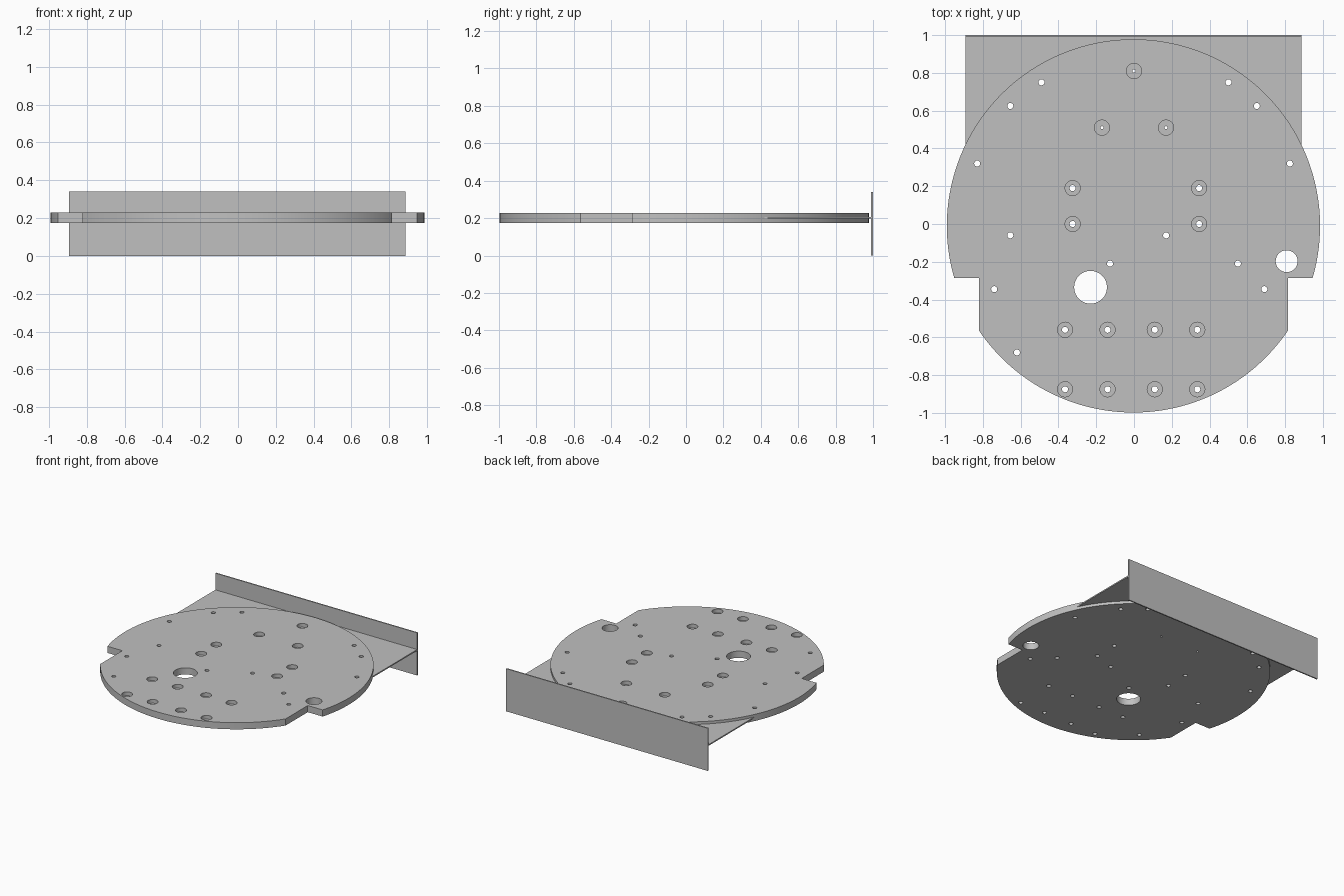
import bpy, bmesh
from math import acos, asin, cos, sin, pi, radians

cube = bpy.data.objects.get("Cube")
if cube:
    bpy.data.objects.remove(cube, do_unlink=True)

CX, CY, R = -0.003, -0.01, 0.988      # disc centre and radius
BOTTOM, TOP = 0.175, 0.228            # disc height range
FLOOR = 0.198                         # counterbore floor
HALF = 0.89                           # half width of the rear plates

grey = bpy.data.materials.new("plain grey")
grey.use_nodes = True
colour = (0.53, 0.53, 0.53, 1)
grey.diffuse_color = colour
grey.node_tree.nodes["Principled BSDF"].inputs["Base Color"].default_value = colour


def finish(name, bm):
    bmesh.ops.recalc_face_normals(bm, faces=bm.faces)
    mesh = bpy.data.meshes.new(name)
    bm.to_mesh(mesh)
    bm.free()
    mesh.materials.append(grey)
    obj = bpy.data.objects.new(name, mesh)
    bpy.context.collection.objects.link(obj)
    return obj


def prism(bm, outline, z0, z1):
    face = bm.faces.new([bm.verts.new((x, y, z0)) for x, y in outline])
    top = bmesh.ops.extrude_face_region(bm, geom=[face])["geom"]
    verts = [v for v in top if isinstance(v, bmesh.types.BMVert)]
    bmesh.ops.translate(bm, vec=(0, 0, z1 - z0), verts=verts)


def arc(a0, a1, steps, r=R, x=CX, y=CY):
    return [(x + r * cos(a0 + (a1 - a0) * i / steps),
             y + r * sin(a0 + (a1 - a0) * i / steps)) for i in range(steps + 1)]


def hole_cutter(name, holes, z0, z1):
    bm = bmesh.new()
    for x, y, r in holes:
        prism(bm, arc(0, 2 * pi, 32, r, x, y)[:-1], z0, z1)
    obj = finish(name, bm)
    obj.hide_render = True
    obj.hide_set(True)
    return obj


# Round base plate with a square notch on each side
upper = asin((-0.285 - CY) / R)
lower = -acos(0.818 / R)
outline = arc(upper, pi - upper, 120)
outline += [(CX - 0.818, -0.285)]
outline += arc(pi - lower, 2 * pi + lower, 60)
outline += [(CX + 0.818, -0.285)]
bm = bmesh.new()
prism(bm, outline, BOTTOM, TOP)
base = finish("base_plate", bm)

# Counterbored screw positions: three fine ones at the rear, then larger ones
fine = [(0, 0.81), (-0.17, 0.51), (0.17, 0.51)]
coarse = [(x, y) for x in (-0.325, 0.345) for y in (0.19, 0)]
coarse += [(x, y) for x in (-0.365, -0.14, 0.11, 0.335) for y in (-0.56, -0.875)]
bores = [(x, y, 0.04) for x, y in fine + coarse]

# Plain drilled holes and the two cable openings
drilled = [(-0.49, 0.75), (0.5, 0.75), (-0.655, 0.625), (0.65, 0.625),
           (-0.83, 0.32), (0.825, 0.32), (-0.655, -0.06), (0.17, -0.06),
           (-0.127, -0.21), (0.55, -0.21), (-0.74, -0.345), (0.69, -0.345),
           (-0.62, -0.68)]
through = [(x, y, 0.008) for x, y in fine]
through += [(x, y, 0.016) for x, y in coarse + drilled]
through += [(0.808, -0.197, 0.058), (-0.23, -0.335, 0.087)]

cutters = [hole_cutter("counterbore_cutter", bores, FLOOR, TOP + 0.1),
           hole_cutter("through_hole_cutter", through, BOTTOM - 0.1, TOP + 0.1)]
for cutter in cutters:
    mod = base.modifiers.new(cutter.name, "BOOLEAN")
    mod.operation = "DIFFERENCE"
    mod.solver = "EXACT"
    mod.object = cutter

# Apply the cuts, remove the cutters and shade the round edges smooth
bpy.context.view_layer.update()
cut = bpy.data.meshes.new_from_object(
    base.evaluated_get(bpy.context.evaluated_depsgraph_get()))
base.modifiers.clear()
base.data = cut
for cutter in cutters:
    bpy.data.objects.remove(cutter, do_unlink=True)
bpy.ops.object.select_all(action="DESELECT")
base.select_set(True)
bpy.context.view_layer.objects.active = base
bpy.ops.object.shade_smooth_by_angle(angle=radians(30))

# Thin horizontal shelf whose inner edge follows the disc
inner = R - 0.005
side = acos(HALF / inner)
bm = bmesh.new()
prism(bm, arc(side, pi - side, 60, inner) + [(CX - HALF, 0.995), (CX + HALF, 0.995)],
      0.197, 0.207)
finish("rear_shelf", bm)

# Upright panel across the back
bm = bmesh.new()
prism(bm, [(CX - HALF, 0.99), (CX + HALF, 0.99), (CX + HALF, 1), (CX - HALF, 1)], 0, 0.34)
finish("rear_panel", bm)
